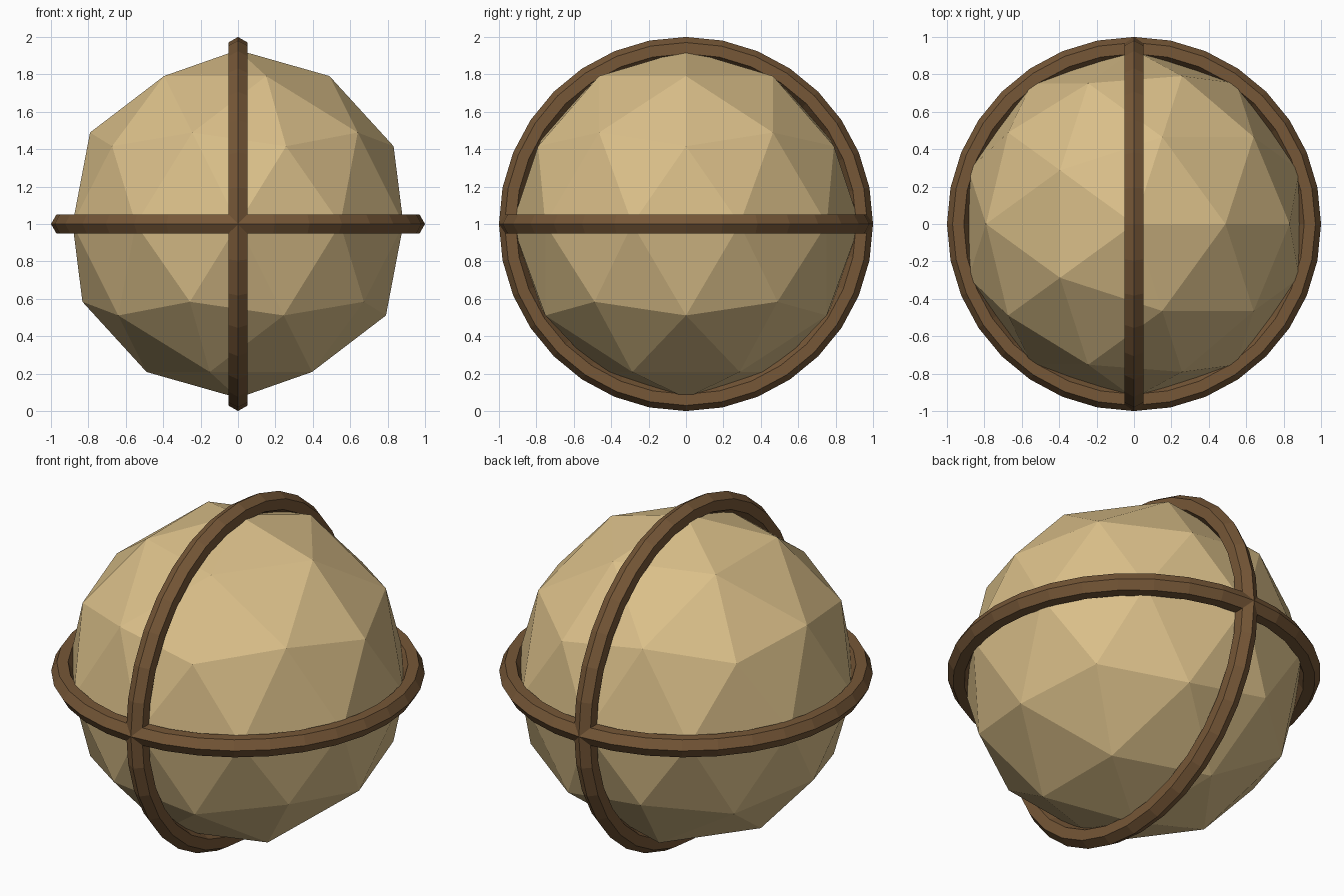
import bpy
import math

cube = bpy.data.objects.get("Cube")
if cube:
    bpy.data.objects.remove(cube, do_unlink=True)

CENTRE = (0, 0, 1)


def make_material(name, rgb):
    mat = bpy.data.materials.new(name)
    mat.use_nodes = True
    colour = (*rgb, 1)
    mat.diffuse_color = colour
    bsdf = mat.node_tree.nodes["Principled BSDF"]
    bsdf.inputs["Base Color"].default_value = colour
    bsdf.inputs["Roughness"].default_value = 0.8
    return mat


def finish(name, mat):
    obj = bpy.context.object
    obj.name = obj.data.name = name
    obj.data.materials.append(mat)
    bpy.ops.object.shade_flat()


tan = make_material("pale tan", (0.70, 0.52, 0.25))
brown = make_material("wood brown", (0.18, 0.095, 0.038))

# Faceted ball
bpy.ops.mesh.primitive_ico_sphere_add(subdivisions=2, radius=0.93, location=CENTRE)
finish("ball", tan)

# Hexagonal-section bands, one level and one upright from front to back
for name, tilt in (("level_band", 0), ("upright_band", math.pi / 2)):
    bpy.ops.mesh.primitive_torus_add(
        major_segments=32, minor_segments=6, major_radius=0.94,
        minor_radius=0.06, location=CENTRE, rotation=(0, tilt, 0))
    finish(name, brown)
